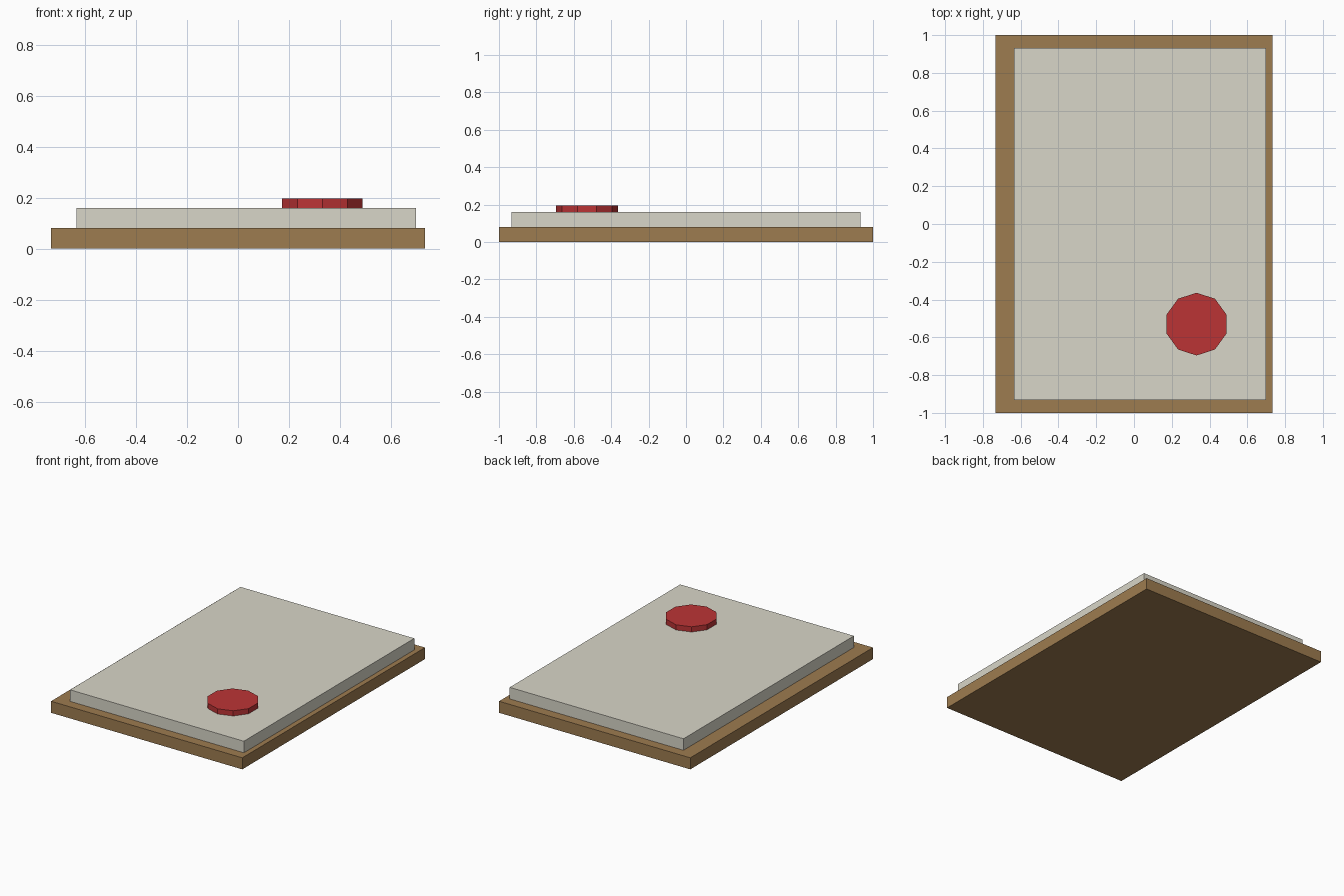
import bpy, bmesh
from mathutils import Matrix

if "Cube" in bpy.data.objects:
    bpy.data.objects.remove(bpy.data.objects["Cube"])


def make_object(name, bm, color):
    mesh = bpy.data.meshes.new(name)
    bm.to_mesh(mesh)
    bm.free()
    mat = bpy.data.materials.new(name + "_color")
    mat.diffuse_color = (*color, 1)
    mat.use_nodes = True
    mat.node_tree.nodes["Principled BSDF"].inputs["Base Color"].default_value = mat.diffuse_color
    mesh.materials.append(mat)
    obj = bpy.data.objects.new(name, mesh)
    bpy.context.collection.objects.link(obj)
    return obj


def box(name, lo, hi, color):
    bm = bmesh.new()
    size = [b - a for a, b in zip(lo, hi)]
    center = [(a + b) / 2 for a, b in zip(lo, hi)]
    bmesh.ops.create_cube(
        bm, size=1, matrix=Matrix.Translation(center) @ Matrix.Diagonal((*size, 1)))
    return make_object(name, bm, color)


def disc(name, center, radius, depth, sides, color):
    bm = bmesh.new()
    bmesh.ops.create_cone(
        bm, cap_ends=True, segments=sides, radius1=radius, radius2=radius,
        depth=depth, matrix=Matrix.Translation(center))
    return make_object(name, bm, color)


# Brown backing board
box("backing_board", (-0.733, -1, 0), (0.733, 1, 0.08), (0.34, 0.20, 0.08))
# Pale slab, set slightly to the right
box("pale_slab", (-0.634, -0.933, 0.08), (0.698, 0.933, 0.16), (0.69, 0.67, 0.58))
# Ten-sided red disc
disc("red_disc", (0.331, -0.53, 0.178), 0.166, 0.036, 10, (0.5, 0.034, 0.036))
